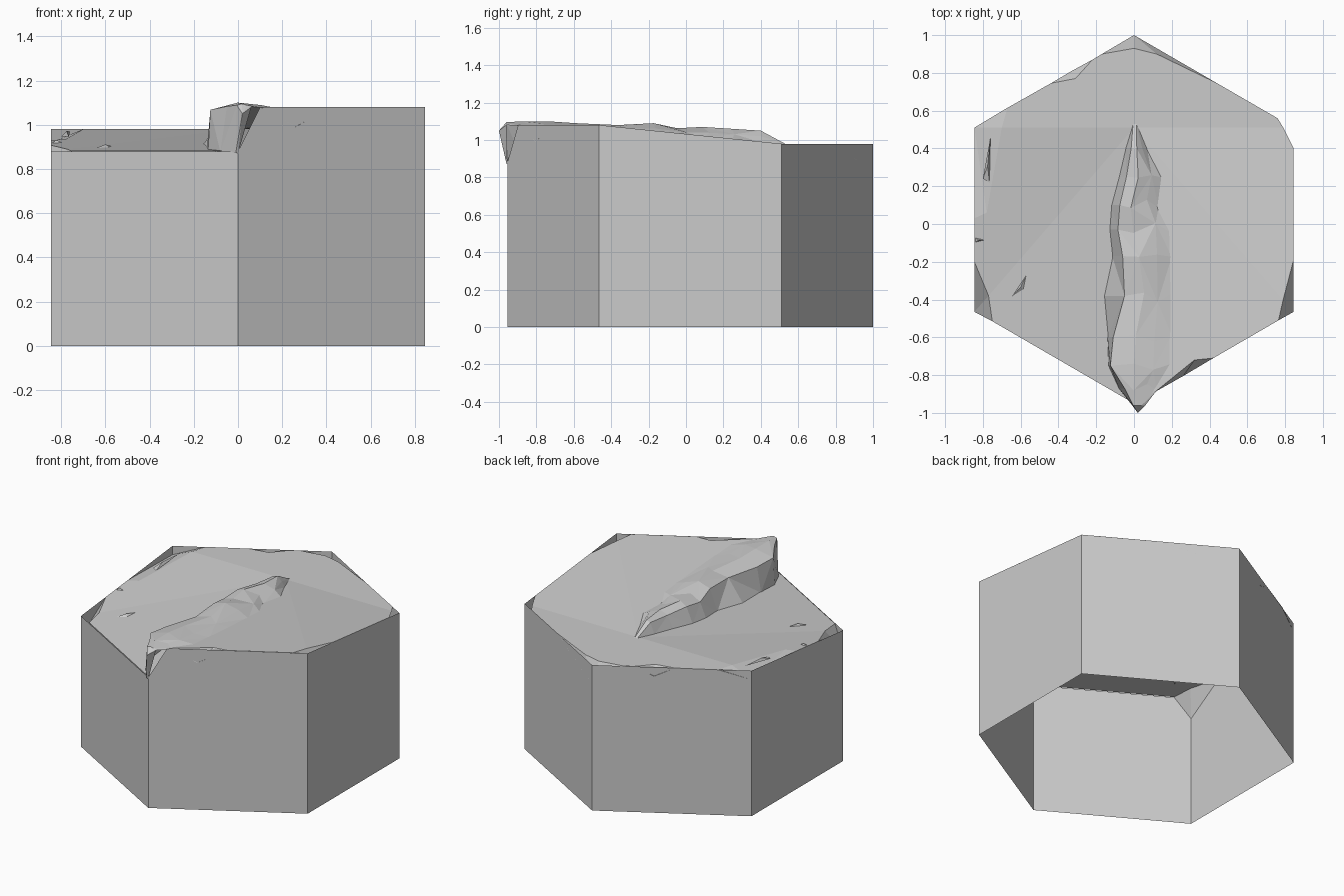
import bpy, random

if "Cube" in bpy.data.objects:
    bpy.data.objects.remove(bpy.data.objects["Cube"])

random.seed(4)


def rise(x, y, sign):
    # height of the creased top: flat at the back, ramp up right, ramp down left
    d = 0.51 - y
    return 0.98 + sign * max(0, min(0.1026 * d, 0.0395 * abs(x) + 0.0683 * d))


def make(name, verts, faces):
    mesh = bpy.data.meshes.new(name)
    mesh.from_pydata(verts, [], faces)
    mesh.update()
    ob = bpy.data.objects.new(name, mesh)
    bpy.context.collection.objects.link(ob)
    return ob


# Hexagonal side walls, open below, front corner notched under the cliff
rim = [(0, 1, 0.98), (-0.845, 0.51, 0.98), (-0.845, -0.465, 0.88), (0, -0.955, 0.88),
       (0.845, -0.465, 1.08), (0.845, 0.51, 0.98)]
verts = [(x, y, 0) for x, y, z in rim] + rim + [(0.10, -0.897, 1.08)]
faces = [(i, (i + 1) % 6, (i + 1) % 6 + 6, i + 6) for i in range(6)]
faces[3] = (3, 4, 10, 12, 9)
make("side_walls", verts, faces)

# Top ground: flat facets plus chipped edges fanning down to a point on the wall
verts, faces = [], []


def facet(points, sign):
    start = len(verts)
    verts.extend((x, y, rise(x, y, sign)) for x, y in points)
    faces.append(tuple(range(start, len(verts))))


def chip(low, points, sign):
    start = len(verts)
    verts.append(low)
    verts.extend((x, y, rise(x, y, sign)) for x, y in points)
    faces.extend((start, start + i + 1, start + i) for i in range(1, len(points)))


front_left = [(-0.845, -0.2), (-0.77, -0.38), (-0.75, -0.515)]
back_left = [(-0.67, 0.615), (-0.70, 0.51), (-0.78, 0.06), (-0.845, 0.03)]
back_nick = [(-0.22, 0.87), (-0.31, 0.77), (-0.44, 0.745)]
back = [(0.44, 0.745), (0.12, 0.9), (0, 0.93), (-0.17, 0.9)]
front_right = [(0.765, -0.51), (0.79, -0.4), (0.845, -0.19)]
front_nick = [(0.11, -0.89), (0.32, -0.72), (0.42, -0.71)]

facet([(0, 0.51), (0.79, 0.51), (0.76, 0.56)] + back + back_nick + back_left[:2], 1)
facet([(0, 0.51)] + back_left[1:] + front_left[:2], -1)
facet([(0, 0.51)] + front_left[1:] + [(0, -0.95)], -1)
facet([(0, 0.51)] + front_right[1:] + [(0.845, 0.4), (0.79, 0.51)], 1)
facet([(0, 0.51), (0, -0.93)] + front_nick + front_right[:2], 1)
chip((-0.845, -0.465, 0.74), front_left, -1)
chip((-0.845, 0.51, 0.92), back_left, -1)
chip((-0.33, 0.81, 0.92), back_nick, 1)
chip((0, 1, 0.85), back, 1)
chip((0.845, -0.465, 0.95), front_right, 1)
chip((0.26, -0.805, 0.99), front_nick, 1)
make("chipped_ground", verts, faces)

# Rocky cliff: rows of y, left foot x, left shoulder x, crest z, right foot x
rows = [(0.53, -0.01, -0.005, 0.98, 0.02), (0.40, -0.045, -0.015, 1.05, 0.07),
        (0.25, -0.08, -0.04, 1.06, 0.15), (0.10, -0.12, -0.075, 1.07, 0.13),
        (-0.03, -0.13, -0.085, 1.063, 0.20), (-0.17, -0.115, -0.06, 1.09, 0.20),
        (-0.38, -0.16, -0.05, 1.08, 0.20), (-0.60, -0.14, -0.11, 1.09, 0.20),
        (-0.75, -0.135, -0.125, 1.10, 0.20), (-0.87, -0.08, -0.05, 1.10, 0.12),
        (-0.96, -0.01, -0.005, 1.095, 0.06)]
verts, faces = [], []
for y, foot, shoulder, crest, right in rows:
    w = right - shoulder
    j = random.uniform(-0.02, 0.02) * (w > 0.1)
    ground = rise(right, y, 1)
    verts += [(foot, y, rise(foot, y, -1) - 0.005),
              (shoulder, y, crest - 0.1 * w),
              (shoulder + 0.35 * w + j, y + j, crest),
              (shoulder + 0.7 * w, y - 2 * j, (ground + crest) / 2 + 0.2 * j),
              (right, y + j, ground - 0.003)]
for r in range(len(rows) - 1):
    for c in range(4):
        a, b = r * 5 + c, (r + 1) * 5 + c
        if (r + c) % 2:
            faces += [(a, b, b + 1), (a, b + 1, a + 1)]
        else:
            faces += [(a, b, a + 1), (b, b + 1, a + 1)]
# Overhanging front tip closing on the front corner of the tile
n = len(verts)
verts += [(0.02, -1, 1.05), (0, -0.955, 0.87)]
ring = list(range(n - 5, n)) + [n + 1]
faces += [(ring[i], n, ring[(i + 1) % 6]) for i in range(6)]
make("cliff", verts, faces)

# Small loose shards on the low side
for i, tri in enumerate([[(-0.66, -0.40), (-0.58, -0.35), (-0.56, -0.25)],
                         [(-0.845, -0.10), (-0.78, -0.085), (-0.845, -0.07)],
                         [(-0.80, 0.24), (-0.765, 0.22), (-0.76, 0.46)]]):
    base = [(x, y, rise(x, y, -1) - 0.005) for x, y in tri]
    cx, cy = sum(p[0] for p in base) / 3, sum(p[1] for p in base) / 3
    make("shard_%d" % (i + 1), base + [(cx, cy, rise(cx, cy, -1) + 0.012)],
         [(0, 1, 3), (1, 2, 3), (2, 0, 3)])
